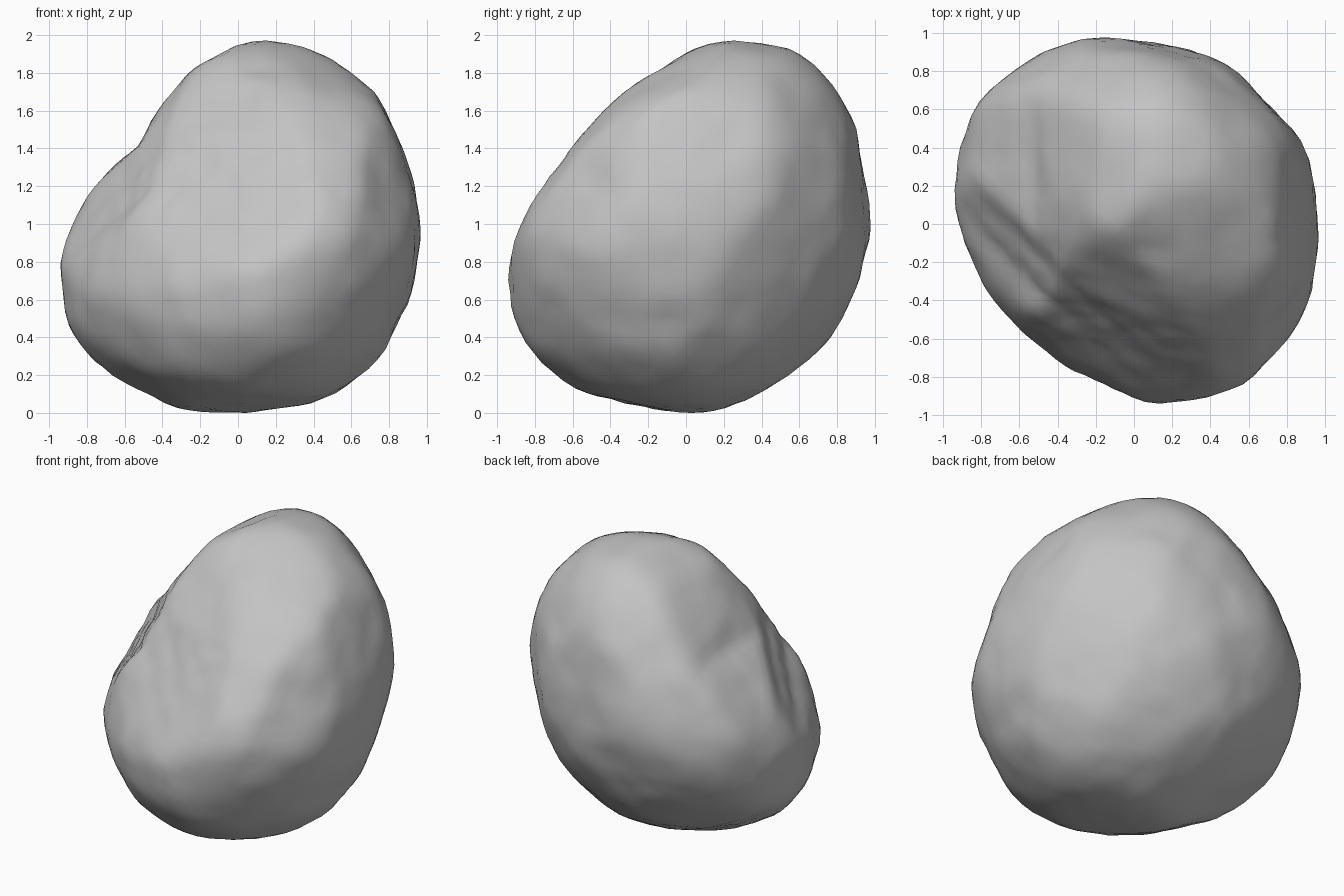
import bpy, bmesh, math
from mathutils import Vector, noise

default_cube = bpy.data.objects.get("Cube")
if default_cube:
    bpy.data.objects.remove(default_cube, do_unlink=True)


def profile(turn, tilt, radii):
    """A section plane turned about z and tilted, with outline radii at even steps."""
    a, e = math.radians(turn), math.radians(tilt)
    right = Vector((math.cos(a), math.sin(a), 0))
    up = Vector((-math.sin(a) * math.sin(e), math.cos(a) * math.sin(e), math.cos(e)))
    return right, up, radii


# Stone profiles: upright, side-on, flat, then three slanting ones
upright = profile(0, 0, [.96, .96, 1.02, 1.04, 1.02, .92, .78, .67, .77,
                         .91, 1.03, 1.08, 1, 1, .98, 1.03, 1.02, .98])
side_on = profile(90, 0, [.98, .98, 1.1, 1.14, 1.02, .84, .82, .78, .82,
                          .93, 1.03, 1.06, 1.03, .97, .98, .95, .97, .95])
flat = profile(0, 90, [.96, .98, .98, .97, .95, 1.01, 1.02, 1.03, 1.02,
                       .94, .89, .84, .83, .88, .98, 1.03, 1.03, 1.01])
slant_front = profile(45, 30, [.94, 1, 1.08, 1.14, 1.03, .88, .7, .62, .63,
                               .77, .9, .98, 1.04, 1.04, 1.02, 1.01, .97, .92])
slant_back = profile(225, 30, [.73, .62, .59, .66, .79, .92, 1.02, 1.07, 1.03,
                               .97, .94, .93, .95, .95, .97, 1.05, .98, .91])
slant_under = profile(135, -30, [1.03, .99, .99, 1.08, 1.16, 1.11, 1.03, 1.01, .93,
                                 1.01, 1.02, 1.07, 1.08, 1, .98, 1.04, 1.1, 1.04])
PROFILES = (upright, side_on, flat, slant_front, slant_back, slant_under)


def profile_reaches():
    """Outward directions around every profile, with how far the stone reaches along them."""
    reaches = []
    for right, up, radii in PROFILES:
        turns = [math.tau * i / len(radii) for i in range(len(radii))]
        for turn in turns:
            reach = max(r * math.cos(turn - t) for r, t in zip(radii, turns))
            reaches.append((right * math.cos(turn) + up * math.sin(turn), reach))
    return reaches


def profile_limit(d):
    """Largest radius along d that stays within every profile."""
    limit = 2
    for right, up, radii in PROFILES:
        a, b = d.dot(right), d.dot(up)
        spread = math.hypot(a, b)
        if spread > 0.3:
            step = (math.atan2(b, a) % math.tau) / math.tau * len(radii)
            i, mix = int(step), step % 1
            r0, r1 = radii[i % len(radii)], radii[(i + 1) % len(radii)]
            limit = min(limit, (r0 + (r1 - r0) * mix) / spread)
    return limit


def blend_reach(normal, reaches):
    """Reach along a direction between the profiles, weighted by nearness."""
    total = weight_sum = 0
    for direction, reach in reaches:
        weight = (1.002 - normal.dot(direction)) ** -2
        total += weight * reach
        weight_sum += weight
    return total / weight_sum


def sphere(detail):
    bm = bmesh.new()
    bmesh.ops.create_icosphere(bm, subdivisions=detail, radius=1)
    return bm


# Trimming planes: around the profiles, and blended in between
reaches = profile_reaches()
guide = sphere(4)
normals = [v.co.normalized() for v in guide.verts]
guide.free()
planes = reaches + [(n, blend_reach(n, reaches)) for n in normals]

# Boulder: a ball trimmed by the planes and profiles, softened, then weathered
bm = sphere(5)
for v in bm.verts:
    d = v.co.normalized()
    trimmed = min(reach / n.dot(d) for n, reach in planes if n.dot(d) > 0.2)
    v.co = d * min(trimmed, profile_limit(d))
bmesh.ops.smooth_vert(bm, verts=bm.verts, factor=0.5,
                      use_axis_x=True, use_axis_y=True, use_axis_z=True)
for v in bm.verts:
    d = v.co.normalized()
    v.co += d * (0.008 * noise.noise(d * 4) + 0.008 * noise.noise(d * 9))

# Stand it on the ground
ground = min(v.co.z for v in bm.verts)
bmesh.ops.translate(bm, verts=bm.verts, vec=(0, 0, -ground))

mesh = bpy.data.meshes.new("boulder")
bm.to_mesh(mesh)
bm.free()
boulder = bpy.data.objects.new("boulder", mesh)
bpy.context.collection.objects.link(boulder)

# Stone grey
stone = bpy.data.materials.new("stone_grey")
stone.use_nodes = True
colour = (0.55, 0.55, 0.55, 1)
stone.diffuse_color = colour
bsdf = next(n for n in stone.node_tree.nodes if n.type == 'BSDF_PRINCIPLED')
bsdf.inputs["Base Color"].default_value = colour
mesh.materials.append(stone)

bpy.context.view_layer.objects.active = boulder
boulder.select_set(True)
bpy.ops.object.shade_smooth_by_angle(angle=math.radians(35))
